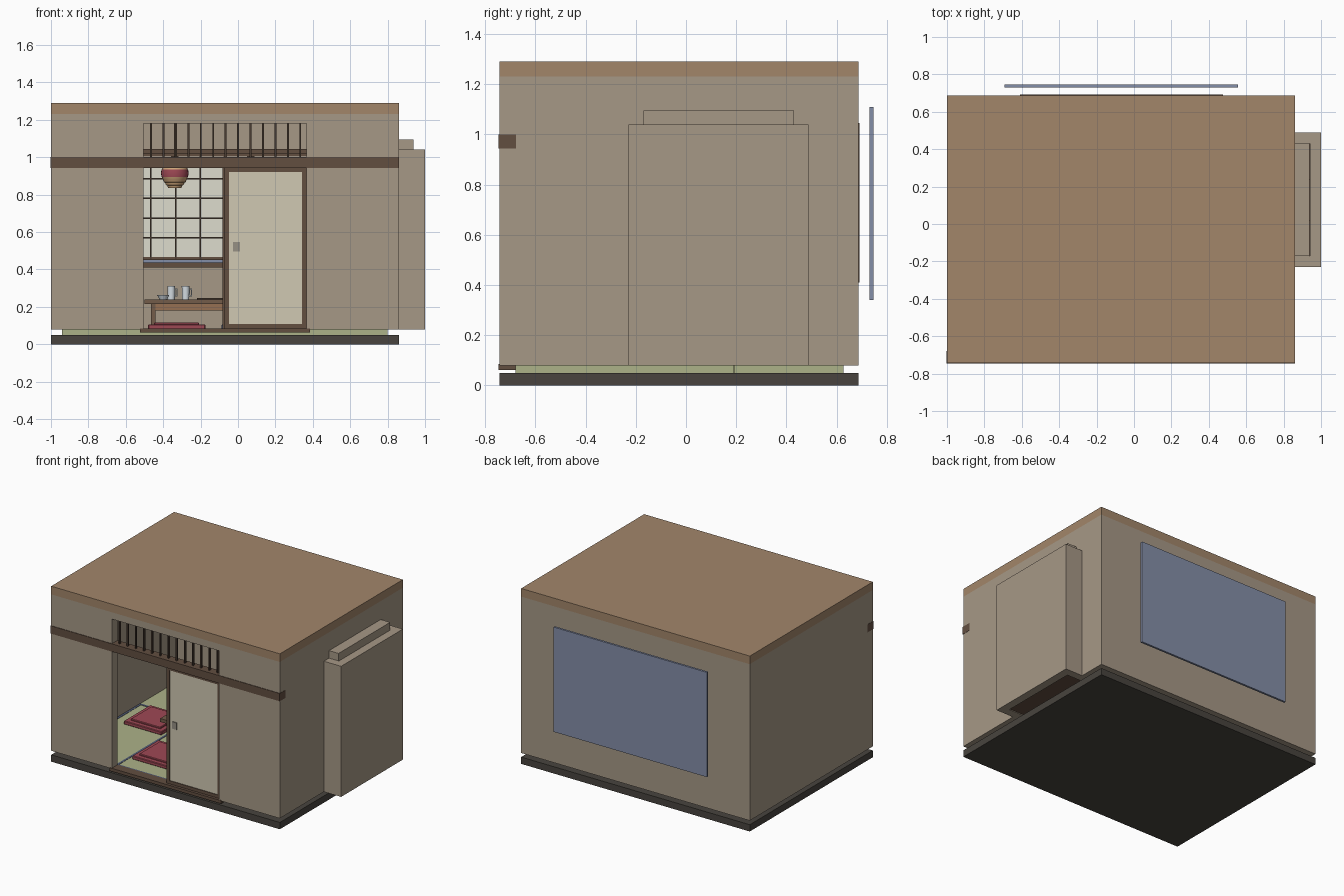
import bpy, bmesh, math

if "Cube" in bpy.data.objects:
    bpy.data.objects.remove(bpy.data.objects["Cube"])


def material(name, r, g, b):
    lin = lambda c: (c / 255 / 12.92) if c < 10 else ((c / 255 + 0.055) / 1.055) ** 2.4
    m = bpy.data.materials.new(name)
    m.diffuse_color = (lin(r), lin(g), lin(b), 1)
    m.use_nodes = True
    m.node_tree.nodes["Principled BSDF"].inputs["Base Color"].default_value = m.diffuse_color
    return m


WALL = material("plaster", 166, 152, 134)
ROOF = material("ceiling_wood", 162, 134, 106)
BASE = material("base_dark", 72, 68, 62)
WOOD = material("dark_wood", 98, 78, 64)
TABLE = material("table_wood", 116, 92, 74)
APRON = material("warm_wood", 150, 112, 82)
BARS = material("lattice_wood", 74, 60, 50)
MAT = material("straw", 172, 178, 136)
BLUE = material("mat_edging", 82, 92, 118)
SKY = material("sky", 132, 142, 168)
PAPER = material("paper", 222, 220, 206)
DOOR = material("door_paper", 208, 200, 178)
RED = material("red_cloth", 158, 72, 84)
NAVY = material("blue_cloth", 84, 100, 140)
CHINA = material("china", 212, 220, 226)
BEIGE = material("lantern_paper", 206, 166, 122)
METAL = material("handle_metal", 150, 144, 132)


def finish(name, bm, mat):
    me = bpy.data.meshes.new(name)
    bmesh.ops.recalc_face_normals(bm, faces=bm.faces)
    bm.to_mesh(me)
    bm.free()
    ob = bpy.data.objects.new(name, me)
    bpy.context.collection.objects.link(ob)
    me.materials.append(mat)
    return ob


def boxes(name, mat, *spans):
    """One object from boxes given as x0, x1, y0, y1, z0, z1."""
    bm = bmesh.new()
    for x0, x1, y0, y1, z0, z1 in spans:
        for v in bmesh.ops.create_cube(bm, size=1)["verts"]:
            v.co = (x1 if v.co.x > 0 else x0, y1 if v.co.y > 0 else y0, z1 if v.co.z > 0 else z0)
    return finish(name, bm, mat)


def lathe(name, mat, profile, loc, n=24):
    """Spin (radius, z) points around the vertical axis."""
    bm = bmesh.new()
    rings = [[bm.verts.new((loc[0] + r * math.cos(2 * math.pi * i / n),
                            loc[1] + r * math.sin(2 * math.pi * i / n), loc[2] + z))
              for i in range(n)] for r, z in profile]
    for a, b in zip(rings, rings[1:]):
        for i in range(n):
            bm.faces.new((a[i], a[(i + 1) % n], b[(i + 1) % n], b[i]))
    bm.faces.new(rings[0])
    bm.faces.new(rings[-1])
    ob = finish(name, bm, mat)
    for p in ob.data.polygons:
        p.use_smooth = len(p.vertices) == 4
    ob.data.set_sharp_from_angle(angle=math.radians(35))
    return ob


def frame(x0, x1, y0, y1, z0, z1, w):
    """Four boxes around a rectangle facing the front."""
    return [(x0, x0 + w, y0, y1, z0, z1), (x1 - w, x1, y0, y1, z0, z1),
            (x0 + w, x1 - w, y0, y1, z0, z0 + w), (x0 + w, x1 - w, y0, y1, z1 - w, z1)]


# Base and roof slabs
boxes("base_slab", BASE, (-1, 0.86, -0.742, 0.687, 0, 0.05))
boxes("roof_slab", ROOF, (-1, 0.86, -0.742, 0.687, 1.23, 1.29))

# Walls: hollow shell with front, back-window and niche openings
walls = boxes("walls", WALL, (-1, 0.86, -0.742, 0.687, 0.08, 1.23))
WX0, WX1 = -0.60, 0.465
cuts = [(-0.94, 0.80, -0.68, 0.627, -0.1, 1.5), (-0.505, 0.365, -0.9, -0.6, -0.2, 1.18),
        (WX0, WX1, 0.5, 0.72, 0.41, 1.045), (0.7, 0.9, -0.17, 0.43, -0.3, 1.04)]
cutters = []
for c in cuts:
    cut = boxes("wall_cutter", WALL, c)
    cut.hide_render = True
    mod = walls.modifiers.new("opening", "BOOLEAN")
    mod.operation, mod.solver, mod.object = "DIFFERENCE", "EXACT", cut
    cutters.append(cut)
dg = bpy.context.evaluated_depsgraph_get()
new_mesh = bpy.data.meshes.new_from_object(walls.evaluated_get(dg))
walls.modifiers.clear()
walls.data = new_mesh
for cut in cutters:
    bpy.data.objects.remove(cut)

# Display niche on the right: sides, back, ceiling and floor
boxes("niche_back", WALL, (0.94, 1.0, -0.23, 0.488, 0.08, 1.04))
boxes("niche_sides", WALL, (0.86, 0.94, -0.23, -0.17, 0.08, 1.04), (0.86, 0.94, 0.43, 0.488, 0.08, 1.04))
boxes("niche_ceiling", WALL, (0.86, 0.937, -0.17, 0.43, 1.03, 1.095))
boxes("niche_floor", WOOD, (0.79, 0.94, -0.17, 0.43, 0.085, 0.12))
boxes("hanging_scroll", PAPER, (0.934, 0.94, 0.03, 0.23, 0.40, 0.92))
boxes("scroll_rods", WOOD, (0.926, 0.94, 0.02, 0.24, 0.39, 0.405), (0.926, 0.94, 0.02, 0.24, 0.915, 0.93))
lathe("niche_vase", CHINA, [(0.025, 0), (0.045, 0.05), (0.035, 0.1), (0.018, 0.13), (0.024, 0.15)], (0.875, -0.06, 0.12))

# Six straw mats with cloth edging on their long sides
MW, ML = 0.4355, 0.87
mats = [(-0.94, -0.68, 0), (0.80 - MW, -0.68, 0), (-0.94 + MW, -0.68, 1),
        (-0.94 + MW, -0.68 + MW, 1), (-0.94, -0.68 + 2 * MW, 1), (-0.07, -0.68 + 2 * MW, 1)]
E = 0.016
for i, (x, y, flat) in enumerate(mats):
    w, d = (ML, MW) if flat else (MW, ML)
    boxes(f"floor_mat_{i}", MAT, (x, x + w, y, y + d, 0.05, 0.08))
    if flat:
        strips = [(x, x + w, y, y + E, 0.07, 0.082), (x, x + w, y + d - E, y + d, 0.07, 0.082)]
    else:
        strips = [(x, x + E, y, y + d, 0.07, 0.082), (x + w - E, x + w, y, y + d, 0.07, 0.082)]
    boxes(f"mat_edging_{i}", BLUE, *strips)

# Front beam, threshold and transom bars
boxes("front_beam", WOOD, (-1.002, 0.862, -0.746, -0.678, 0.943, 1.0))
boxes("threshold", WOOD, (-0.525, 0.385, -0.746, -0.678, 0.062, 0.085))
boxes("transom_bars", BARS, *[(-0.465 + i * 0.0665 - 0.005, -0.465 + i * 0.0665 + 0.005, -0.718, -0.704, 1.0, 1.18)
                              for i in range(13)])

# Two sliding doors, both pushed to the right
for name, x0, x1, y in (("front_door", -0.072, 0.365, -0.726), ("rear_door", -0.083, 0.354, -0.702)):
    boxes(name + "_frame", WOOD, *frame(x0, x1, y, y + 0.018, 0.085, 0.943, 0.023))
    boxes(name + "_panel", DOOR, (x0 + 0.023, x1 - 0.023, y + 0.005, y + 0.013, 0.108, 0.92))
boxes("door_handle", METAL, (-0.027, 0.01, -0.727, -0.718, 0.497, 0.548))

# Back window: outer frame, paper screens and lattice
boxes("window_frame", WOOD, *frame(WX0 - 0.01, WX1 + 0.01, 0.61, 0.692, 0.41, 1.045, 0.027))
boxes("window_screens", PAPER, (WX0, WX1, 0.652, 0.656, 0.455, 1.02))
mid = (WX0 + WX1) / 2
boxes("screen_frames", WOOD, *frame(WX0 + 0.015, mid + 0.01, 0.644, 0.662, 0.45, 1.02, 0.016),
      *frame(mid - 0.01, WX1 - 0.015, 0.646, 0.664, 0.45, 1.02, 0.016))
step = (WX1 - WX0) / 8
boxes("screen_lattice", BARS,
      *[(WX0 + i * step - 0.004, WX0 + i * step + 0.004, 0.642, 0.652, 0.455, 1.02) for i in range(1, 8)],
      *[(WX0, WX1, 0.643, 0.651, z - 0.004, z + 0.004) for z in (0.57, 0.675, 0.78, 0.885, 0.99)])
boxes("sky_panel", SKY, (-0.692, 0.555, 0.731, 0.746, 0.34, 1.11))

# Low table
TX0, TX1, TY0, TY1 = -0.50, 0.23, -0.19, 0.21
boxes("table_top", TABLE, (TX0, TX1, TY0, TY1, 0.215, 0.24))
lx, ly = (TX0 + 0.035, TX1 - 0.06), (TY0 + 0.03, TY1 - 0.055)
boxes("table_legs", TABLE, *[(x, x + 0.025, y, y + 0.025, 0.08, 0.215) for x in lx for y in ly])
boxes("table_apron", APRON,
      *[(lx[0] + 0.025, lx[1], y + 0.005, y + 0.02, 0.18, 0.215) for y in ly],
      *[(x + 0.005, x + 0.02, ly[0] + 0.025, ly[1], 0.18, 0.215) for x in lx])

# Floor cushions around the table
seats = [(-0.328, -0.39, RED), (0.065, -0.39, NAVY), (-0.328, 0.41, NAVY), (0.065, 0.41, RED),
         (-0.69, 0.03, RED), (0.42, 0.03, NAVY)]
for i, (x, y, m) in enumerate(seats):
    c = boxes(f"cushion_{i}", m, (x - 0.153, x + 0.153, y - 0.153, y + 0.153, 0.08, 0.106),
              (x - 0.12, x + 0.12, y - 0.12, y + 0.12, 0.1, 0.117))
    b = c.modifiers.new("soft_edge", "BEVEL")
    b.width, b.segments = 0.004, 1

# Tableware
for i, (x, y) in enumerate([(-0.357, -0.07), (-0.28, 0.05), (0.07, -0.06), (0.13, 0.08)]):
    lathe(f"cup_{i}", CHINA, [(0.019, 0), (0.021, 0.072), (0.017, 0.072), (0.016, 0.01)], (x, y, 0.24))
    boxes(f"cup_handle_{i}", CHINA, *frame(x + 0.018, x + 0.033, y - 0.004, y + 0.004, 0.255, 0.297, 0.005))
for i, (x, y) in enumerate([(-0.40, -0.12), (0.01, 0.12)]):
    lathe(f"bowl_{i}", CHINA, [(0.02, 0), (0.033, 0.024), (0.029, 0.024), (0.016, 0.006)], (x, y, 0.24))
boxes("serving_tray", BARS, (-0.22, -0.05, -0.08, 0.1, 0.24, 0.247))

# Two hanging lanterns: ribbed paper ends, red middle band, cord
Z = 0.915
for i, x in enumerate((-0.338, 0.068)):
    loc = (x, 0.01, Z)
    ribs = []
    for z0, z1, r in ((0.015, 0.032, 0.070), (0.035, 0.048, 0.063), (0.051, 0.064, 0.052), (0.067, 0.08, 0.04)):
        ribs += [(r, z0), (r - 0.005, z1)]
    lathe(f"lantern_top_{i}", BEIGE, ribs, loc)
    lathe(f"lantern_bottom_{i}", BEIGE, [(r, -z) for r, z in ribs], loc)
    lathe(f"lantern_band_{i}", RED, [(0.071, -0.02), (0.074, 0), (0.071, 0.02)], loc)
    lathe(f"lantern_cap_{i}", BARS, [(0.02, 0.078), (0.02, 0.09)], loc)
    lathe(f"lantern_cord_{i}", BARS, [(0.005, 0.088), (0.005, 1.231 - Z)], loc, 8)
